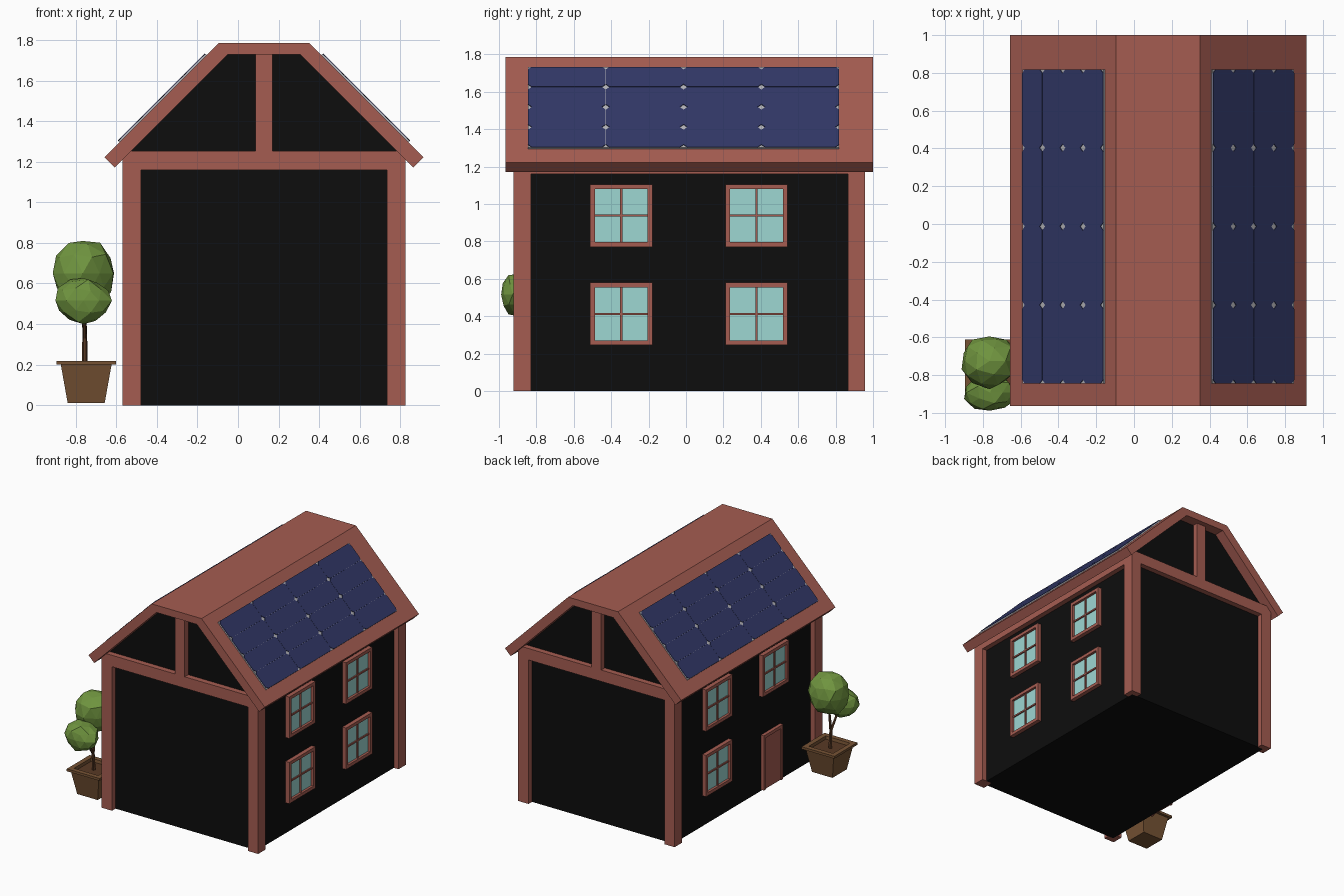
import bpy, bmesh, math, random
from mathutils import Vector

if "Cube" in bpy.data.objects:
    bpy.data.objects.remove(bpy.data.objects["Cube"])

random.seed(4)
CX, CY = 0.128, 0.018          # house centre


def mat(name, r, g, b):
    m = bpy.data.materials.new(name)
    m.diffuse_color = (r, g, b, 1)
    m.use_nodes = True
    m.node_tree.nodes["Principled BSDF"].inputs["Base Color"].default_value = m.diffuse_color
    return m


TIMBER = mat("red timber", 0.376, 0.108, 0.083)
WALL = mat("black wall", 0.004, 0.004, 0.004)
GLASS = mat("pale glass", 0.34, 0.68, 0.65)
SOLAR = mat("solar blue", 0.031, 0.039, 0.135)
GREY = mat("panel grey", 0.45, 0.45, 0.48)
LEAF = mat("leaf green", 0.162, 0.30, 0.05)
POT = mat("pot brown", 0.18, 0.085, 0.034)
BARK = mat("bark brown", 0.10, 0.042, 0.018)


def finish(name, bm, m):
    bmesh.ops.recalc_face_normals(bm, faces=bm.faces)
    me = bpy.data.meshes.new(name)
    bm.to_mesh(me)
    bm.free()
    me.materials.append(m)
    ob = bpy.data.objects.new(name, me)
    bpy.context.collection.objects.link(ob)
    return ob


def add_loft(bm, rings):
    """Skin a list of equal-length point rings and cap both ends."""
    vs = [[bm.verts.new(p) for p in ring] for ring in rings]
    n = len(vs[0])
    for a, b in zip(vs, vs[1:]):
        for i in range(n):
            j = (i + 1) % n
            bm.faces.new((a[i], a[j], b[j], b[i]))
    bm.faces.new(vs[0][::-1])
    bm.faces.new(vs[-1])


def loft(name, rings, m):
    bm = bmesh.new()
    add_loft(bm, rings)
    return finish(name, bm, m)


def add_box(bm, x, y, z):
    add_loft(bm, [[(x[0], y[0], h), (x[1], y[0], h), (x[1], y[1], h), (x[0], y[1], h)] for h in z])


def boxes(name, items, m):
    bm = bmesh.new()
    for it in items:
        add_box(bm, *[sorted(r) for r in it])
    return finish(name, bm, m)


def extrude_y(name, half, hy, m):
    """Mirror a half profile (x offset, z) about the house centre and extrude along y."""
    prof = [(CX + x, z) for x, z in half] + [(CX - x, z) for x, z in reversed(half)]
    return loft(name, [[(x, CY + s * hy, z) for x, z in prof] for s in (-1, 1)], m)


# House body with gables, and gambrel roof shell
extrude_y("house_walls", [(0.655, 0), (0.655, 1.27), (0.19, 1.735)], 0.895, WALL)
bm = bmesh.new()
outer = [(-0.785, 1.222), (-0.222, 1.785), (0.222, 1.785), (0.785, 1.222)]
inner = [(0.735, 1.172), (0.18, 1.727), (-0.18, 1.727), (-0.735, 1.172)]
for i in range(3):
    quad = [outer[i], outer[i + 1], inner[2 - i], inner[3 - i]]
    add_loft(bm, [[(CX + x, CY + s * 0.982, z) for x, z in quad] for s in (-1, 1)])
finish("roof", bm, TIMBER)

# Timber frame
P, Q, HY, QY = 0.697, 0.605, 0.94, 0.847
for sx in (-1, 1):
    side = "right" if sx > 0 else "left"
    xr = (CX + sx * P, CX + sx * Q)
    boxes(side + "_beam", [(xr, (CY - QY, CY + QY), (1.16, 1.252))], TIMBER)
    for sy in (-1, 1):
        boxes(side + "_corner_post", [(xr, (CY + sy * HY, CY + sy * QY), (0, 1.252))], TIMBER)
for sy in (-1, 1):
    yr = (CY + sy * HY, CY + sy * QY)
    boxes("gable_beam", [((CX - Q, CX + Q), yr, (1.16, 1.252))], TIMBER)
    boxes("king_post", [((CX - 0.043, CX + 0.043), yr, (1.252, 1.74))], TIMBER)


# Windows
def window(sx, y, z):
    h, f, m = 0.167, 0.026, 0.006
    x0, x1, xm, xg = [CX + sx * d for d in (0.645, 0.688, 0.678, 0.668)]
    i = h - f
    boxes("window_frame", [
        ((x0, x1), (y - h, y + h), (z + i, z + h)), ((x0, x1), (y - h, y + h), (z - h, z - i)),
        ((x0, x1), (y - h, y - i), (z - i, z + i)), ((x0, x1), (y + i, y + h), (z - i, z + i)),
        ((x0, xm), (y - m, y + m), (z - i, z + i)), ((x0, xm), (y - i, y + i), (z - m, z + m)),
    ], TIMBER)
    boxes("window_glass", [((x0, xg), (y - i, y + i), (z - i, z + i))], GLASS)


for sx in (-1, 1):
    for y in (-0.346, 0.377):
        for z in (0.412, 0.938):
            if not (sx < 0 and y < 0 and z < 0.5):
                window(sx, y, z)

# Door on the left side, slightly recessed leaf inside a thin frame
xd = [CX - d for d in (0.645, 0.682, 0.674)]
boxes("door_frame", [((xd[0], xd[1]), (-0.445, -0.42), (0.01, 0.45)),
                     ((xd[0], xd[1]), (-0.225, -0.2), (0.01, 0.45)),
                     ((xd[0], xd[1]), (-0.42, -0.225), (0.425, 0.45))], TIMBER)
boxes("door_leaf", [((xd[0], xd[2]), (-0.42, -0.225), (0.01, 0.425))], TIMBER)

# Solar panels: grey base with corner-cut blue cells
R2 = math.sqrt(0.5)


def on_roof(s, u, y, n):
    return (CX + s * (0.222 + (u + n) * R2), y, 1.785 + (n - u) * R2)


U0, Y0, DU, DY, CUT = 0.085, -0.845, 0.152, 0.416, 0.02
for s in (-1, 1):
    base = [(U0, Y0), (U0 + 4 * DU, Y0), (U0 + 4 * DU, Y0 + 4 * DY), (U0, Y0 + 4 * DY)]
    loft("solar_base", [[on_roof(s, u, y, n) for u, y in base] for n in (-0.005, 0.009)], GREY)
    bm = bmesh.new()
    for i in range(4):
        for j in range(4):
            a, b = U0 + i * DU + 0.0005, Y0 + j * DY + 0.0005
            c, d = a + DU - 0.001, b + DY - 0.001
            cell = [(a + CUT, b), (c - CUT, b), (c, b + CUT), (c, d - CUT),
                    (c - CUT, d), (a + CUT, d), (a, d - CUT), (a, b + CUT)]
            add_loft(bm, [[on_roof(s, u, y, n) for u, y in cell] for n in (0.006, 0.013)])
    finish("solar_cells", bm, SOLAR)

# Potted tree: square tapered pot with open rim and soil
PX, PY = -0.748, -0.757


def square(r, z):
    return [(PX + a * r, PY + b * r, z) for a, b in ((-1, -1), (1, -1), (1, 1), (-1, 1))]


loft("pot", [square(0.091, 0.01), square(0.125, 0.2), square(0.146, 0.2), square(0.146, 0.219),
             square(0.108, 0.219), square(0.104, 0.19)], POT)
boxes("soil", [((PX - 0.105, PX + 0.105), (PY - 0.105, PY + 0.105), (0.185, 0.195))], BARK)


def branch(name, a, b, r0, r1):
    a, b = Vector(a), Vector(b)
    q = (b - a).to_track_quat('Z', 'Y')
    rings = []
    for c, r in ((a, r0), (b, r1)):
        rings.append([c + q @ Vector((r * math.cos(t * math.tau / 6), r * math.sin(t * math.tau / 6), 0))
                      for t in range(6)])
    loft(name, rings, BARK)


FORK = (-0.755, -0.765, 0.33)
branch("trunk", (-0.755, PY, 0.18), FORK, 0.015, 0.012)
branch("upper_branch", FORK, (-0.76, -0.73, 0.56), 0.012, 0.009)
branch("lower_branch", FORK, (-0.76, -0.87, 0.48), 0.011, 0.008)


# Low-poly foliage
def foliage(name, c, r):
    bm = bmesh.new()
    bmesh.ops.create_icosphere(bm, subdivisions=2, radius=1)
    for v in bm.verts:
        k = random.uniform(0.88, 1.05)
        v.co = Vector([c[i] + v.co[i] * r[i] * k for i in range(3)])
    finish(name, bm, LEAF)


foliage("main_foliage", (-0.765, -0.725, 0.65), (0.158, 0.145, 0.172))
foliage("lower_foliage", (-0.762, -0.893, 0.515), (0.143, 0.107, 0.118))
